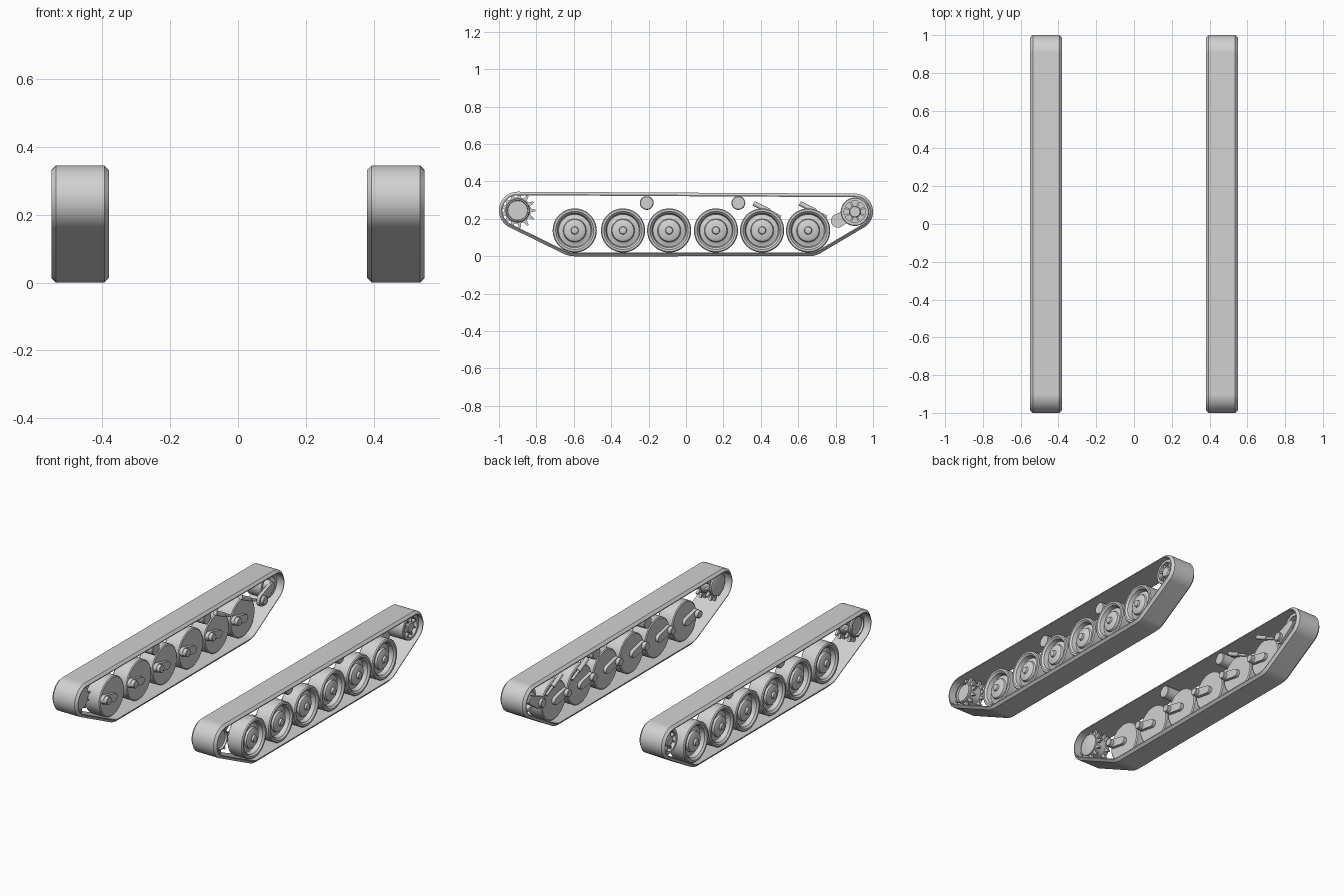
import bpy, bmesh, math
from mathutils import Vector

cube = bpy.data.objects.get("Cube")
if cube:
    bpy.data.objects.remove(cube, do_unlink=True)

grey = bpy.data.materials.new("plain_grey")
grey.use_nodes = True
GREY = (0.64, 0.64, 0.64, 1)
grey.diffuse_color = GREY
grey.node_tree.nodes["Principled BSDF"].inputs["Base Color"].default_value = GREY


def finish(name, bm):
    """Turn a bmesh into a smooth, mirrored object."""
    bmesh.ops.recalc_face_normals(bm, faces=bm.faces)
    mesh = bpy.data.meshes.new(name)
    bm.to_mesh(mesh)
    bm.free()
    mesh.materials.append(grey)
    mesh.polygons.foreach_set("use_smooth", [True] * len(mesh.polygons))
    mesh.set_sharp_from_angle(angle=math.radians(32))
    ob = bpy.data.objects.new(name, mesh)
    bpy.context.collection.objects.link(ob)
    ob.modifiers.new("other_side", 'MIRROR').use_axis[0] = True
    return ob


def outline(circles, inset=0.0, n=48):
    """Taut loop around circles (y, z, radius) in the side plane."""
    pts = []
    for i in range(n):
        c, s = math.cos(math.tau * i / n), math.sin(math.tau * i / n)
        y, z, r = max(circles, key=lambda k: k[0] * c + k[1] * s + k[2])
        pts.append((y + (r - inset) * c, z + (r - inset) * s))
    return pts


def loft(name, sections, closed=False):
    """Skin matching loops, each given as (x, points)."""
    bm = bmesh.new()
    rings = [[bm.verts.new((x, y, z)) for y, z in pts] for x, pts in sections]
    pairs = list(zip(rings, rings[1:]))
    if closed:
        pairs.append((rings[-1], rings[0]))
    else:
        bm.faces.new(rings[0])
        bm.faces.new(rings[-1])
    for a, b in pairs:
        for i in range(len(a)):
            bm.faces.new((a[i - 1], a[i], b[i], b[i - 1]))
    return finish(name, bm)


def lathe(name, centre, profile, closed=False):
    """Turned part about the x direction; profile holds (x, radius)."""
    return loft(name, [(x, outline([(*centre, r)])) for x, r in profile], closed)


def plate(name, circles, x0, x1):
    return loft(name, [(x, outline(circles)) for x in (x0, x1)])


def rod(name, a, b, radius):
    a, b = Vector(a), Vector(b)
    bm = bmesh.new()
    bmesh.ops.create_cone(bm, cap_ends=True, segments=20, radius1=radius,
                          radius2=radius, depth=(b - a).length)
    bm.transform((b - a).to_track_quat('Z', 'Y').to_matrix().to_4x4())
    bmesh.ops.translate(bm, verts=bm.verts, vec=(a + b) / 2)
    return finish(name, bm)


WHEELS = [-0.595, -0.337, -0.09, 0.16, 0.407, 0.653]
WHEEL_Z = 0.138
SPROCKET = (-0.90, 0.245)
IDLER = (0.903, 0.238)

# Track belt with chamfered outer edges
path = [(*SPROCKET, 0.10), (*IDLER, 0.097),
        (WHEELS[0], 0.14, 0.14), (WHEELS[-1], 0.14, 0.14)]
section = [(0.38, 0.014), (0.394, 0), (0.536, 0), (0.55, 0.014),
           (0.55, 0.019), (0.38, 0.019)]
loft("track_belt", [(x, outline(path, d, 128)) for x, d in section], True)

# Road wheels: flat inside, dished outside with a domed hub
wheel = [(0.425, 0.112), (0.43, 0.118), (0.522, 0.118), (0.528, 0.113),
         (0.528, 0.102), (0.522, 0.098), (0.518, 0.092), (0.492, 0.086),
         (0.492, 0.08), (0.502, 0.062), (0.514, 0.058), (0.52, 0.045),
         (0.522, 0.021), (0.533, 0.018), (0.535, 0.012)]
for i, y in enumerate(WHEELS, 1):
    centre = (y, WHEEL_Z)
    pivot = (y - 0.088, WHEEL_Z + 0.018)
    lathe(f"road_wheel_{i}", centre, wheel)
    plate(f"swing_arm_{i}", [(*centre, 0.023), (*pivot, 0.026)], 0.405, 0.426)
    lathe(f"arm_pivot_{i}", pivot, [(0.382, 0.02), (0.385, 0.023), (0.415, 0.023)])

# Return rollers
for i, y in enumerate((-0.21, 0.28), 1):
    lathe(f"return_roller_{i}", (y, 0.285),
          [(0.40, 0.033), (0.404, 0.037), (0.49, 0.037), (0.494, 0.033)])

# Shock absorbers over the two rear wheels
for i, y in enumerate(WHEELS[-2:], 1):
    top, mid, low = [(0.408, y + dy, z) for dy, z in
                     ((-0.045, 0.283), (0.04, 0.24), (0.10, 0.21))]
    rod(f"shock_body_{i}", top, mid, 0.013)
    rod(f"shock_rod_{i}", mid, low, 0.008)


# Drive sprocket: two toothed rings on a drum with a raised face
def gear(teeth, root, tip):
    pts = []
    for t in range(teeth):
        for k, r in ((-0.3, root), (-0.1, tip), (0.1, tip), (0.3, root)):
            a = math.tau * (t + k) / teeth
            pts.append((SPROCKET[0] + r * math.cos(a), SPROCKET[1] + r * math.sin(a)))
    return pts


for i, x in enumerate((0.425, 0.49), 1):
    loft(f"sprocket_teeth_{i}", [(x, gear(13, 0.07, 0.096)),
                                 (x + 0.015, gear(13, 0.07, 0.096))])
lathe("sprocket_drum", SPROCKET,
      [(0.41, 0.052), (0.415, 0.064), (0.515, 0.064), (0.52, 0.06),
       (0.52, 0.054), (0.508, 0.052), (0.508, 0.03)])

# Rear idler: rim, web, hub and spokes
lathe("idler_rim", IDLER, [(0.425, 0.058), (0.425, 0.076), (0.522, 0.076),
                           (0.526, 0.072), (0.526, 0.058)], True)
lathe("idler_web", IDLER, [(0.46, 0.06), (0.475, 0.06)])
lathe("idler_hub", IDLER, [(0.41, 0.028), (0.52, 0.032), (0.525, 0.027)])
for i in range(8):
    a = math.tau * (i + 0.5) / 8
    ends = [(IDLER[0] + r * math.cos(a), IDLER[1] + r * math.sin(a), 0.005)
            for r in (0.025, 0.06)]
    plate(f"idler_spoke_{i + 1}", ends, 0.47, 0.518)

# Idler crank and its mount
plate("idler_crank", [(*IDLER, 0.024), (0.812, 0.19, 0.037)], 0.40, 0.42)
lathe("crank_mount", (0.812, 0.19), [(0.382, 0.022), (0.385, 0.026), (0.41, 0.026)])
